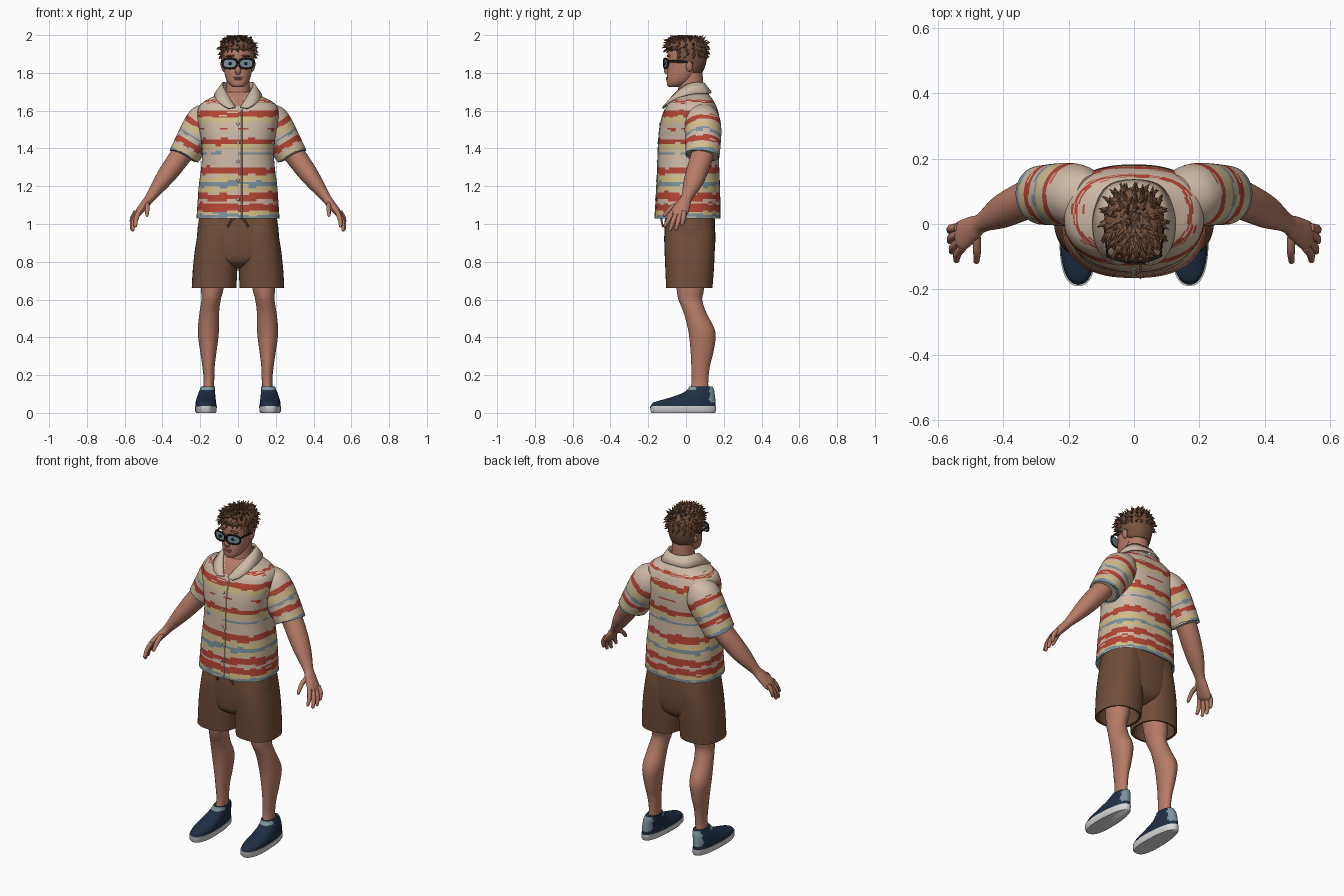
import bpy, bmesh, math, random
from mathutils import Vector, Matrix

cube = bpy.data.objects.get("Cube")
if cube:
    bpy.data.objects.remove(cube, do_unlink=True)
random.seed(4)


def material(name, r, g, b):
    m = bpy.data.materials.new(name)
    m.use_nodes = True
    m.diffuse_color = (r, g, b, 1)
    bsdf = next(n for n in m.node_tree.nodes if n.type == 'BSDF_PRINCIPLED')
    bsdf.inputs["Base Color"].default_value = (r, g, b, 1)
    bsdf.inputs["Roughness"].default_value = 0.8
    return m


skin = material("skin", .47, .2, .135)
hair = material("brown hair", .19, .085, .048)
black = material("black frame", .01, .01, .012)
brown = material("brown cloth", .165, .075, .04)
cream = material("cream cloth", .62, .49, .38)
red = material("red stripe", .47, .06, .035)
yellow = material("yellow stripe", .66, .52, .24)
blue = material("grey blue", .2, .29, .34)
navy = material("navy canvas", .014, .028, .058)
white = material("white rubber", .7, .7, .7)


def make(name, bm, mats, mirror=False, solid=0):
    bmesh.ops.recalc_face_normals(bm, faces=bm.faces)
    for f in bm.faces:
        f.smooth = True
    me = bpy.data.meshes.new(name)
    bm.to_mesh(me)
    bm.free()
    for m in mats:
        me.materials.append(m)
    me.set_sharp_from_angle(angle=math.radians(50))
    ob = bpy.data.objects.new(name, me)
    bpy.context.scene.collection.objects.link(ob)
    if solid:
        mod = ob.modifiers.new("thickness", 'SOLIDIFY')
        mod.thickness = solid
        mod.offset = -1
    if mirror:
        ob.modifiers.new("mirror", 'MIRROR').use_mirror_merge = False
    return ob


def smooth(rows, n):
    """Catmull-Rom interpolation of rows of numbers."""
    out = []
    for i in range(len(rows) - 1):
        a, b, c, d = (rows[max(0, min(len(rows) - 1, i + k))] for k in (-1, 0, 1, 2))
        for s in range(n):
            t = s / n
            out.append([.5 * (2 * q + (r - p) * t + (2 * p - 5 * q + 4 * r - u) * t * t
                              + (3 * q - p - 3 * r + u) * t ** 3)
                        for p, q, r, u in zip(a, b, c, d)])
    return out + [list(rows[-1])]


def loft(name, rings, mats, rule=None, caps=True, closed=False, wrap=True, **kw):
    """Skin a list of rings; rule(centre, row, column) gives a slot, or None for no face."""
    bm = bmesh.new()
    vs = [[bm.verts.new(p) for p in ring] for ring in rings]
    n = len(rings[0])
    for i in range(len(vs) if closed else len(vs) - 1):
        lo, hi = vs[i], vs[(i + 1) % len(vs)]
        for j in range(n if wrap else n - 1):
            quad = [lo[j], lo[(j + 1) % n], hi[(j + 1) % n], hi[j]]
            slot = rule(sum((v.co for v in quad), Vector()) / 4, i, j) if rule else 0
            if slot is not None:
                bm.faces.new(quad).material_index = slot
    if caps and not closed:
        bm.faces.new(vs[0])
        bm.faces.new(vs[-1])
    return make(name, bm, mats, **kw)


def power(v, p):
    return math.copysign(abs(v) ** (2 / p), v)


def stack(rows, n=32, p=2, taper=0):
    """Horizontal oval rings from rows of height, centre x, half width, front y, back y."""
    rings = []
    for z, cx, rx, yf, yb in rows:
        ring = []
        for k in range(n):
            a = math.tau * k / n
            c, s = power(math.cos(a), p), power(math.sin(a), p)
            ring.append((cx + rx * c * (1 - taper * s), (yf + yb) / 2 + (yb - yf) / 2 * s, z))
        rings.append(ring)
    return rings


def tube_rings(rows, n=16, hint=(0, 1, 0), closed=False):
    """Oval rings along a path; rows are x, y, z, radius along hint, other radius."""
    pts = [Vector(r[:3]) for r in rows]
    rings, m = [], len(rows)
    for i, r in enumerate(rows):
        d = (pts[(i + 1) % m] - pts[i - 1]) if closed else pts[min(i + 1, m - 1)] - pts[max(i - 1, 0)]
        d.normalize()
        u = Vector(hint)
        u = (u - d * u.dot(d)).normalized()
        v = d.cross(u)
        rings.append([pts[i] + u * r[3] * math.cos(math.tau * k / n)
                      + v * r[4] * math.sin(math.tau * k / n) for k in range(n)])
    return rings


def blob(name, loc, size, mat, mirror=False, tilt=0):
    bm = bmesh.new()
    mtx = Matrix.Translation(loc) @ Matrix.Rotation(tilt, 4, 'Y') @ Matrix.Diagonal((*size, 1))
    bmesh.ops.create_uvsphere(bm, u_segments=16, v_segments=10, radius=1, matrix=mtx)
    make(name, bm, [mat], mirror)


# Shirt: striped torso with an open neck, and sleeves
shirt_mats = [cream, red, yellow, blue, skin]
torso_bands = [(1.03, 1.05, 3), (1.05, 1.068, 2), (1.068, 1.105, 1), (1.125, 1.16, 1), (1.175, 1.195, 2),
               (1.2, 1.222, 3), (1.225, 1.255, 2), (1.262, 1.3, 1), (1.37, 1.38, 3), (1.395, 1.418, 2),
               (1.42, 1.45, 1), (1.5, 1.505, 1), (1.54, 1.565, 2), (1.567, 1.597, 1), (1.645, 1.655, 1)]
sleeve_bands = [(.36, .46, 1), (.5, .58, 2), (.61, .66, 3), (.72, .8, 1), (.86, .91, 2), (.93, .97, 3)]


def band(bands, v, spread, key):
    rnd = random.Random(key)
    v += rnd.gauss(0, spread)
    return next((c for lo, hi, c in bands if lo <= v < hi), 0)


torso = smooth([(1.03, 0, .22, -.165, .182), (1.1, 0, .215, -.16, .182), (1.2, 0, .208, -.155, .18),
                (1.3, 0, .195, -.15, .176), (1.4, 0, .19, -.147, .176), (1.5, 0, .205, -.14, .18),
                (1.57, 0, .215, -.125, .176), (1.62, 0, .207, -.105, .162), (1.65, 0, .178, -.087, .147),
                (1.675, 0, .13, -.07, .13), (1.7, 0, .085, -.045, .11)], 9)


def torso_rule(c, i, j):
    if c.y < 0 and abs(c.x) < (c.z - 1.605) * .6:
        return 4
    return band(torso_bands, c.z, .0045, i * 1000 + j // 3)


hem = [(1.05, 0, .195, -.14, .16)]
loft("shirt_body", stack(hem + torso, 96, 2.5), shirt_mats, torso_rule)

sleeve = smooth([(.13, .08, 1.6, .07, .06), (.165, .085, 1.555, .092, .095), (.2, .09, 1.5, .097, .1),
                 (.245, .09, 1.43, .094, .09), (.285, .088, 1.363, .09, .082)], 10)
cuff = [(.283, .088, 1.366, .076, .07), (.26, .09, 1.4, .07, .064)]
last = len(sleeve)
loft("shirt_sleeves", tube_rings(sleeve + cuff, 48), shirt_mats,
     lambda c, i, j: band(sleeve_bands, i / last, .012, i * 1000 + j // 3), mirror=True)

# Collar strip, upper edge then outer edge, from the back round to the front
half = [(0, .1, 1.745, 0, .137, 1.698), (.06, .085, 1.75, .085, .115, 1.692), (.085, .03, 1.748, .125, .03, 1.69),
        (.075, -.03, 1.72, .12, -.055, 1.667), (.045, -.08, 1.672, .088, -.11, 1.636),
        (.012, -.118, 1.62, .05, -.128, 1.615)]
strip = [(-r[0], r[1], r[2], -r[3], r[4], r[5]) for r in reversed(half[1:])] + half
loft("shirt_collar", [(r[:3], [(a + b) / 2 for a, b in zip(r[:3], r[3:])], r[3:]) for r in smooth(strip, 6)],
     [cream], caps=False, wrap=False, solid=.009)

# Placket seam and buttons
front = [r for r in torso if r[0] < 1.61]
loft("shirt_placket", tube_rings([(.02, r[3], r[0], .003, .003) for r in front[::4]], 8), [cream])
for k in range(5):
    z = 1.13 + k * .1
    y = min(front, key=lambda r: abs(r[0] - z))[3]
    blob("shirt_button", (0, y - .002, z), (.008, .004, .008), cream)

# Shorts: seat, hollow legs and drawstring
loft("shorts_seat", stack(smooth([(.765, 0, .04, -.05, .09), (.8, 0, .13, -.1, .135), (.86, 0, .205, -.113, .152),
                                  (.95, 0, .216, -.115, .155), (1.07, 0, .2, -.11, .15)], 5), 48, 2.5), [brown])
short_leg = smooth([(.662, .127, .118, -.105, .14), (.75, .122, .118, -.109, .147), (.85, .115, .115, -.113, .152),
                    (.95, .106, .108, -.113, .152), (1.05, .1, .1, -.1, .14)], 5)
inside = [(.76, .125, .09, -.08, .115), (.664, .127, .106, -.094, .128)]
loft("shorts_legs", stack(inside + short_leg, 40, 2.4), [brown], mirror=True)
loft("drawstring", tube_rings(smooth([(.005, -.12, 1.035, .005, .005), (.03, -.13, 1.025, .005, .005),
                                      (.055, -.122, .985, .005, .005)], 5), 8, (1, 0, 0)), [brown], mirror=True)

# Legs
loft("legs", stack(smooth([(.8, .125, .07, -.06, .09), (.66, .136, .06, -.05, .095), (.6, .142, .051, -.04, .086),
                           (.53, .152, .052, -.012, .108), (.43, .157, .056, .013, .155), (.33, .157, .044, .024, .147),
                           (.25, .156, .033, .028, .127), (.17, .154, .028, .03, .118), (.1, .16, .03, .02, .12)], 5)),
     [skin], mirror=True)

# Shoes: rubber sole and canvas upper with a pale heel tab and tongue
loft("shoe_soles", stack([(0, .17, .05, -.182, .152), (.008, .17, .056, -.188, .159), (.036, .17, .057, -.19, .16)],
                         40, 2.4, .12), [white], mirror=True)


def shoe_rule(c, i, j):
    return 1 if (c.y > .125 and c.z > .055) or (c.y < .05 and c.z > .122) else 0


loft("shoe_uppers", stack(smooth([(.034, .17, .055, -.186, .157), (.055, .17, .054, -.172, .157),
                                  (.075, .169, .05, -.105, .155), (.1, .166, .045, -.03, .152),
                                  (.12, .162, .041, .003, .149), (.14, .158, .036, .018, .14)], 5), 40, 2.3, .1),
     [navy, blue], shoe_rule, mirror=True)

# Arms running into flat palms, then fingers
loft("arms", tube_rings(smooth([(.22, .1, 1.47, .06, .06), (.3, .085, 1.365, .06, .056), (.36, .06, 1.283, .057, .052),
                                (.41, .035, 1.215, .05, .042), (.465, .004, 1.14, .03, .026),
                                (.492, -.013, 1.105, .038, .023), (.528, -.036, 1.06, .046, .019),
                                (.54, -.044, 1.043, .034, .011)], 6), 24), [skin], mirror=True)
fingers = {"index": ((.524, -.072, 1.066), (.54, -.092, 1.025), (.543, -.112, .988)),
           "middle": ((.533, -.052, 1.055), (.553, -.07, 1.01), (.557, -.085, .968)),
           "ring": ((.538, -.03, 1.055), (.559, -.042, 1.012), (.563, -.053, .972)),
           "little": ((.54, -.01, 1.066), (.56, -.014, 1.03), (.563, -.022, .995)),
           "thumb": ((.482, -.03, 1.11), (.48, -.08, 1.085), (.482, -.115, 1.045))}
for name, (a, b, c) in fingers.items():
    rows = smooth([(*a, .013, .013), (*b, .0125, .0125), (*c, .009, .009)], 4)
    end = [x + .3 * (x - y) / 2 for x, y in zip(c, b)]
    loft(name + "_fingers", tube_rings(rows + [(*end, .003, .003)], 10, (1, .3, 0)), [skin], mirror=True)

# Neck, head and face
loft("neck", stack(smooth([(1.6, 0, .08, -.07, .09), (1.68, 0, .066, -.048, .092), (1.76, 0, .061, -.035, .09),
                           (1.83, 0, .06, -.02, .085)], 5)), [skin])
loft("head", stack(smooth([(1.724, 0, .022, -.09, -.045), (1.735, 0, .042, -.1, -.005), (1.76, 0, .06, -.102, .035),
                           (1.8, 0, .072, -.1, .072), (1.84, 0, .077, -.095, .09), (1.88, 0, .08, -.098, .1),
                           (1.92, 0, .08, -.095, .1), (1.96, 0, .065, -.07, .085), (1.975, 0, .03, -.03, .04)], 5),
                   40, 2.2), [skin])
loft("nose", tube_rings(smooth([(0, -.088, 1.865, .008, .008), (0, -.099, 1.835, .01, .011), (0, -.105, 1.812, .016, .012),
                                (0, -.098, 1.795, .012, .008)], 4), 12, (1, 0, 0)), [skin])
blob("ears", (.081, .018, 1.835), (.01, .018, .03), skin, True, .2)
blob("upper_lip", (0, -.099, 1.775), (.026, .007, .004), skin)
blob("lower_lip", (0, -.099, 1.766), (.022, .008, .005), skin)
blob("eyebrows", (.042, -.094, 1.889), (.026, .01, .005), hair, True, .1)

# Glasses
outline = []
for k in range(28):
    t = math.tau * k / 28
    x = .044 + .038 * power(math.cos(t), 2.8)
    outline.append((x, -.116 + 3 * x * x, 1.85 + .026 * power(math.sin(t), 2.8)))
loft("glasses_rims", tube_rings([(*p, .005, .005) for p in outline], 8, closed=True), [black], closed=True, mirror=True)
loft("glasses_lenses", [outline, [(x, y + .004, z) for x, y, z in outline]], [blue], mirror=True)
blob("pupils", (.042, -.111, 1.85), (.009, .004, .009), black, True)
loft("glasses_bridge", tube_rings([(-.01, -.116, 1.858, .004, .004), (.01, -.116, 1.858, .004, .004)], 8), [black])
loft("glasses_temples", tube_rings([(.081, -.096, 1.862, .006, .003), (.088, -.03, 1.862, .006, .003),
                                    (.088, .03, 1.852, .005, .003)], 8, (0, 0, 1)), [black], mirror=True)

# Hair: cap cut along the hairline, covered in swept tufts
cap = stack(smooth([(1.78, 0, .066, -.1, .075), (1.82, 0, .08, -.1, .096), (1.86, 0, .086, -.1, .108),
                    (1.9, 0, .088, -.103, .112), (1.94, 0, .087, -.106, .108), (1.97, 0, .07, -.092, .09),
                    (1.984, 0, .042, -.062, .055), (1.987, 0, .01, -.015, .015)], 5), 40, 2.2)


def hairline(y):
    return 1.922 if y < -.05 else 1.852 if y < .035 else 1.8


loft("hair_cap", cap, [hair], lambda c, i, j: 0 if c.z > hairline(c.y) else None, caps=False, solid=.014)
bm = bmesh.new()
spots = [Vector(p) for ring in cap[::2] for p in ring[::2] if p[2] > max(1.89, hairline(p[1]))]
for p in spots:
    p = p + Vector([random.uniform(-.006, .006) for _ in range(3)])
    out = (p - Vector((0, 0, 1.91))).normalized()
    sweep = Vector((p.x * 4, -.5 if p.y < .05 else .3, -.55 if p.z < 1.95 else .1))
    way = (out * .45 + sweep * .7 + Vector([random.uniform(-.3, .3) for _ in range(3)])).normalized()
    turn = way.to_track_quat('Z', 'Y').to_matrix().to_4x4()
    bmesh.ops.create_cone(bm, cap_ends=True, segments=5, radius1=.011, radius2=.001, depth=.036,
                          matrix=Matrix.Translation(p + way * .009 - out * .004) @ turn)
for v in bm.verts:
    v.co.z = min(v.co.z, 2)
make("hair_tufts", bm, [hair])
